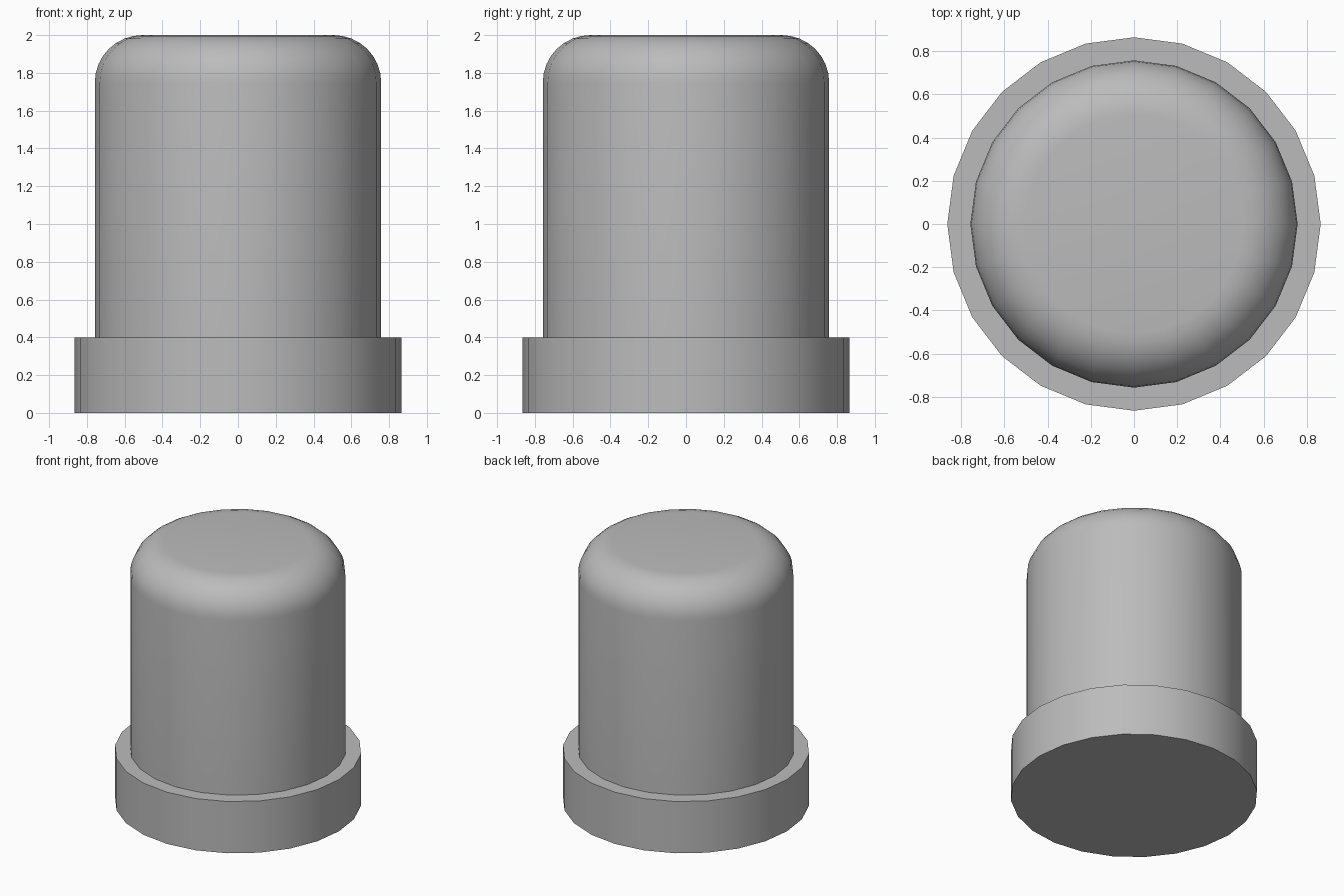
import bpy, bmesh, math

SIDES = 24

cube = bpy.data.objects.get("Cube")
if cube:
    bpy.data.objects.remove(cube, do_unlink=True)

# Single plain grey
grey = bpy.data.materials.new("grey")
grey.use_nodes = True
colour = (0.5, 0.5, 0.5, 1)
grey.diffuse_color = colour
grey.node_tree.nodes["Principled BSDF"].inputs["Base Color"].default_value = colour


def cylinder(name, radius, bottom, top, rounding=0, segments=8):
    """Capped cylinder with an optionally rounded top rim."""
    bm = bmesh.new()
    bmesh.ops.create_cone(bm, cap_ends=True, segments=SIDES,
                          radius1=radius, radius2=radius, depth=top - bottom)
    bmesh.ops.translate(bm, verts=bm.verts, vec=(0, 0, (top + bottom) / 2))
    if rounding:
        rim = [e for e in bm.edges if all(v.co.z > top - 0.01 for v in e.verts)]
        bmesh.ops.bevel(bm, geom=rim, offset=rounding, segments=segments,
                        profile=0.5, affect='EDGES')
    mesh = bpy.data.meshes.new(name)
    bm.to_mesh(mesh)
    bm.free()
    mesh.materials.append(grey)
    obj = bpy.data.objects.new(name, mesh)
    bpy.context.collection.objects.link(obj)
    bpy.ops.object.select_all(action='DESELECT')
    obj.select_set(True)
    bpy.context.view_layer.objects.active = obj
    bpy.ops.object.shade_smooth_by_angle(angle=math.radians(30))
    return obj


# Wide collar at the foot and the round-topped body standing on it
cylinder("base_collar", 0.865, 0, 0.4)
cylinder("domed_body", 0.758, 0.4, 2, rounding=0.25)
